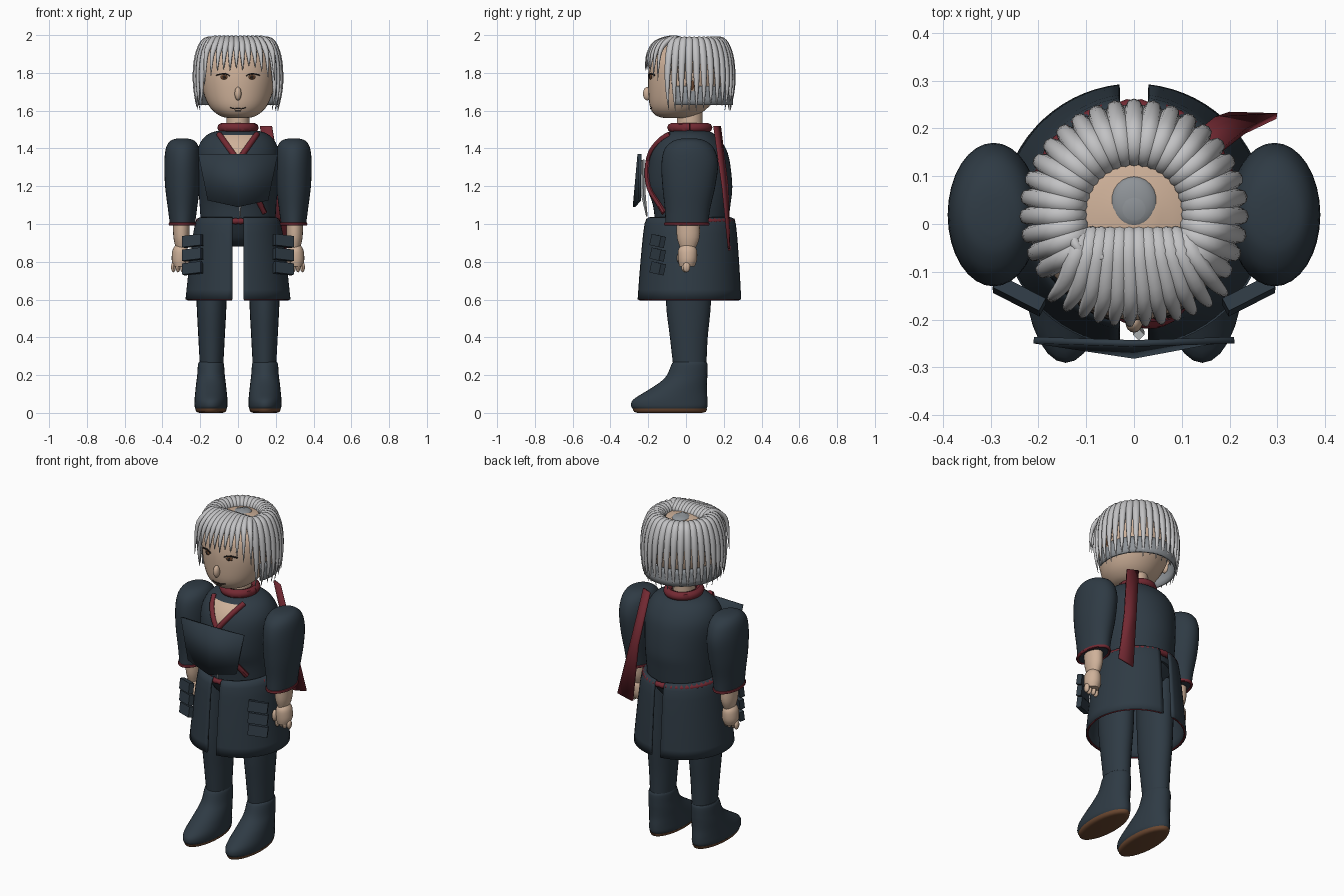
import bpy, bmesh, math, random
from mathutils import Vector, Matrix

if "Cube" in bpy.data.objects:
    bpy.data.objects.remove(bpy.data.objects["Cube"])

random.seed(4)
R = math.radians


def mat(name, c):
    m = bpy.data.materials.new(name)
    m.diffuse_color = (*c, 1)
    m.use_nodes = True
    m.node_tree.nodes["Principled BSDF"].inputs["Base Color"].default_value = m.diffuse_color
    return m


NAVY = mat("navy cloth", (0.028, 0.043, 0.058))
RED = mat("dark red trim", (0.17, 0.022, 0.032))
SKIN = mat("skin", (0.62, 0.44, 0.32))
HAIR = mat("silver hair", (0.54, 0.54, 0.55))
GREY = mat("grey under hair", (0.27, 0.29, 0.31))
BROWN = mat("brown sole", (0.15, 0.065, 0.03))
DARK = mat("dark lines", (0.02, 0.015, 0.013))
STEEL = mat("steel", (0.42, 0.44, 0.45))


def finish(name, bm, m, angle=45):
    bmesh.ops.recalc_face_normals(bm, faces=bm.faces[:])
    me = bpy.data.meshes.new(name)
    bm.to_mesh(me)
    bm.free()
    me.materials.append(m)
    for p in me.polygons:
        p.use_smooth = True
    me.set_sharp_from_angle(angle=R(angle))
    o = bpy.data.objects.new(name, me)
    bpy.context.collection.objects.link(o)
    return o


def smooth(pts, k=4):
    """Catmull-Rom through points of any dimension."""
    out = []
    for i in range(len(pts) - 1):
        a, b, c, d = pts[max(i - 1, 0)], pts[i], pts[i + 1], pts[min(i + 2, len(pts) - 1)]
        for j in range(k):
            t = j / k
            out.append(tuple(0.5 * (2 * q + (r - p) * t + (2 * p - 5 * q + 4 * r - s) * t * t
                                    + (3 * q - p - 3 * r + s) * t ** 3) for p, q, r, s in zip(a, b, c, d)))
    return out + [tuple(pts[-1])]


def bridge(bm, rings, closed=True):
    n = len(rings[0])
    for a, b in zip(rings, rings[1:]):
        for i in range(n if closed else n - 1):
            j = (i + 1) % n
            bm.faces.new((a[i], a[j], b[j], b[i]))


def loft(name, prof, m, cx=0, n=32, k=4):
    """Stack of ellipses: (z, cy, rx, ry)."""
    bm = bmesh.new()
    rings = [[bm.verts.new((cx + rx * math.cos(2 * math.pi * i / n), cy + ry * math.sin(2 * math.pi * i / n), z))
              for i in range(n)] for z, cy, rx, ry in smooth(prof, k)]
    bridge(bm, rings)
    bm.faces.new(rings[0])
    bm.faces.new(rings[-1])
    return finish(name, bm, m)


def shell(name, prof, limits, m, s=1, thick=0.012, n=32):
    """Open part of an elliptical wall; limits(rx) gives the angle range."""
    bm = bmesh.new()
    rings = []
    for z, cy, rx, ry in smooth(prof, 3):
        a0, a1 = limits(rx)
        ang = [a0 + (a1 - a0) * i / n for i in range(n + 1)]
        rings.append([bm.verts.new((s * rx * math.cos(a), cy + ry * math.sin(a), z)) for a in ang])
    bridge(bm, rings, False)
    o = finish(name, bm, m)
    mod = o.modifiers.new("thickness", 'SOLIDIFY')
    mod.thickness, mod.offset = thick, 0
    return o


def add_tube(bm, pts, radii, ref=(0, 1, 0), n=8, flat=1.0):
    pts = [Vector(p) for p in pts]
    rings = []
    for i, p in enumerate(pts):
        t = (pts[min(i + 1, len(pts) - 1)] - pts[max(i - 1, 0)]).normalized()
        u = Vector(ref)
        u = (u - t * u.dot(t)).normalized()
        v = t.cross(u)
        rings.append([bm.verts.new(p + radii[i] * (u * math.cos(2 * math.pi * j / n)
                                                   + v * flat * math.sin(2 * math.pi * j / n))) for j in range(n)])
    bridge(bm, rings)
    bm.faces.new(rings[0])
    bm.faces.new(rings[-1])


def tube(name, pts, r, m, ref=(0, 1, 0), n=8):
    bm = bmesh.new()
    add_tube(bm, pts, [r] * len(pts) if not isinstance(r, list) else r, ref, n)
    return finish(name, bm, m)


def hoop(name, c, rx, ry, r, m, n=48, wave=0):
    pts = [(c[0] + rx * math.cos(2 * math.pi * i / n), c[1] + ry * math.sin(2 * math.pi * i / n), c[2])
           for i in range(n + 1)]
    return tube(name, pts, [r + wave * (i % 2) for i in range(n + 1)], m, (0, 0, 1))


def ball(name, c, r, m, rot=0, seg=16):
    bm = bmesh.new()
    bmesh.ops.create_uvsphere(bm, u_segments=seg, v_segments=seg // 2 + 2, radius=1, matrix=Matrix.Translation(c)
                              @ Matrix.Rotation(rot, 4, 'Z') @ Matrix.Diagonal((*r, 1)))
    return finish(name, bm, m)


def front_y(prof, x, z):
    """Depth of the front of a lofted form."""
    q = smooth(prof, 4)
    for a, b in zip(q, q[1:]):
        if min(a[0], b[0]) <= z <= max(a[0], b[0]):
            t = (z - a[0]) / (b[0] - a[0])
            cy, rx, ry = (a[i] + (b[i] - a[i]) * t for i in (1, 2, 3))
            return cy - ry * math.sqrt(max(0.0, 1 - (x / rx) ** 2))
    return 0


# Head, neck and torso
HEAD = [(1.56, -.05, .05, .06), (1.575, -.05, .1, .11), (1.62, -.035, .15, .155), (1.7, -.01, .185, .19),
        (1.8, .005, .2, .205), (1.88, .01, .185, .19), (1.94, .02, .13, .14), (1.965, .02, .04, .04)]
TORSO = [(.98, .03, .195, .19), (1.1, .03, .203, .205), (1.2, .02, .21, .225), (1.35, .018, .22, .21),
         (1.43, .018, .2, .175), (1.48, .02, .15, .125), (1.5, .02, .07, .07)]
loft("head", HEAD, SKIN)
loft("neck", [(1.47, .02, .062, .068), (1.62, .02, .06, .068)], SKIN)
loft("torso", TORSO, NAVY, n=48)
hoop("collar", (0, .02, 1.51), .085, .095, .025, RED)
hoop("belt", (0, .028, 1.015), .207, .216, .014, RED, 96, .004)
loft("hips", [(.88, .02, .05, .06), (.91, .02, .13, .14), (1.0, .02, .19, .2)], NAVY)

# Open neckline and crossed lapels
bm = bmesh.new()
rows = []
for i in range(9):
    z = 1.345 + .125 * i / 8
    rows.append([bm.verts.new((x, front_y(TORSO, x, z) - .005, z))
                 for x in [.095 * i / 8 * j / 4 + .001 * j for j in range(-4, 5)]])
bridge(bm, rows, False)
finish("neckline_skin", bm, SKIN)
for name, a, b in (("long_lapel", (-.1, 1.475), (.14, 1.06)), ("short_lapel", (.1, 1.475), (0, 1.335))):
    pts = []
    for i in range(17):
        t = i / 16
        z = a[1] + (b[1] - a[1]) * t
        x = a[0] + (b[0] - a[0]) * t
        if name == "long_lapel":
            x = a[0] * (z - 1.335) / .14 if z > 1.335 else .14 * (1.335 - z) / .275
        pts.append((x, front_y(TORSO, x, z) - .004, z))
    tube(name, pts, .015, RED)

# Chest plate with a centre ridge, blade behind it
bm = bmesh.new()
top = [bm.verts.new(p) for p in ((-.21, -.243, 1.37), (0, -.25, 1.37), (.21, -.243, 1.37))]
low = [bm.verts.new(p) for p in ((-.16, -.245, 1.125), (0, -.275, 1.09), (.16, -.245, 1.125))]
bridge(bm, [top, low], False)
o = finish("chest_plate", bm, NAVY, 5)
mod = o.modifiers.new("thickness", 'SOLIDIFY')
mod.thickness, mod.offset = .014, 0
tube("blade", [(.01, -.232, 1.34), (.01, -.225, 1.15), (.01, -.207, 1.04)], [.012, .012, .004], STEEL, (1, 0, 0), 4)

# Ribbon hanging down the back
bm = bmesh.new()
rows = [[bm.verts.new(p) for p in r] for r in (((.12, .185, 1.52), (.18, .155, 1.52)),
        ((.17, .225, 1.2), (.235, .2, 1.2)), ((.2, .235, .86), (.3, .232, .88)))]
bridge(bm, rows, False)
o = finish("back_ribbon", bm, RED)
o.modifiers.new("thickness", 'SOLIDIFY').thickness = .012

SKIRT = [(1.03, .022, .195, .215), (1.0, .022, .222, .238), (.8, .02, .25, .257), (.6, .018, .272, .27)]
for s, side in ((1, "right"), (-1, "left")):
    # Coat skirt halves, slit front and back
    shell(side + "_skirt", SKIRT, lambda rx: (-math.acos(.03 / rx), math.acos(.03 / rx)), NAVY, s)
    hem = [(s * .268 * math.cos(R(a)), .018 + .266 * math.sin(R(a)), .601) for a in range(-83, 84, 4)]
    tube(side + "_hem", hem, .005, RED, (0, 0, 1), 6)
    # Legs and boots
    loft(side + "_leg", [(.25, .02, .062, .088), (.4, .015, .07, .1), (.6, .013, .08, .12), (.95, .015, .09, .125)],
         NAVY, s * .14, 24)
    loft(side + "_boot", [(.018, -.085, .08, .19), (.035, -.088, .087, .202), (.07, -.083, .087, .197),
                          (.115, -.05, .083, .16), (.16, -.015, .078, .126), (.2, .006, .073, .107),
                          (.265, .02, .067, .092), (.268, .02, .05, .07)], NAVY, s * .143, 28)
    loft(side + "_sole", [(0, -.085, .06, .17), (.006, -.085, .077, .19), (.022, -.085, .083, .197)],
         BROWN, s * .143, 28, 2)
    # Puffed sleeves, cuffs, arms
    loft(side + "_sleeve", [(1.452, .018, .03, .04), (1.44, .018, .065, .085), (1.4, .018, .088, .13),
                            (1.32, .02, .096, .15), (1.2, .015, .092, .14), (1.08, .008, .077, .12),
                            (.995, .004, .066, .113)], NAVY, s * .294, 32)
    hoop(side + "_cuff", (s * .294, .004, 1.0), .065, .112, .009, RED)
    loft(side + "_forearm", [(1.02, .01, .045, .062), (.93, .012, .042, .06), (.875, .01, .03, .042)], SKIN, s * .3, 20)
    loft(side + "_hand", [(.885, .008, .028, .035), (.86, .008, .042, .05), (.81, .008, .046, .05),
                          (.775, .005, .036, .04)], SKIN, s * .305, 20)
    for i in range(4):
        ball(f"{side}_finger_{i + 1}", (s * (.27 + .024 * i), -.005 + .008 * (i % 2), .772), (.013, .02, .028), SKIN, 0, 10)
    ball(side + "_thumb", (s * .268, -.03, .82), (.015, .018, .035), SKIN, 0, 10)
    # Hip pouches
    for i, z in enumerate((.91, .838, .765)):
        bm = bmesh.new()
        bmesh.ops.create_cube(bm, size=1, matrix=Matrix.Translation((s * .24, -.15, z))
                              @ Matrix.Rotation(s * R(27), 4, 'Z') @ Matrix.Rotation(s * R(6), 4, 'Y')
                              @ Matrix.Rotation(R(-10), 4, 'X') @ Matrix.Diagonal((.11, .03, .06, 1)))
        finish(f"{side}_pouch_{i + 1}", bm, NAVY, 20)
    # Ears, eyes, lashes and brows
    ball(side + "_ear", (s * .2, .03, 1.735), (.018, .03, .045), SKIN)
    ball(side + "_ear_hollow", (s * .214, .03, 1.735), (.007, .015, .026), BROWN)
    ball(side + "_eye", (s * .074, front_y(HEAD, .074, 1.778) - .001, 1.778), (.019, .006, .013), BROWN, s * R(20))
    ball(side + "_pupil", (s * .074, front_y(HEAD, .074, 1.778) - .006, 1.778), (.008, .004, .009), DARK, s * R(20))
    lash = [(.045, 1.785), (.06, 1.793), (.08, 1.796), (.115, 1.788)]
    tube(side + "_lash", [(s * x, front_y(HEAD, x, z) - .003, z) for x, z in smooth(lash)], .004, DARK, (0, 1, 0), 6)

# Nose and mouth
ball("nose", (0, front_y(HEAD, 0, 1.69) - .006, 1.69), (.018, .022, .036), SKIN)
lips = [(-.042, 1.616), (-.02, 1.61), (0, 1.612), (.02, 1.61), (.042, 1.616)]
tube("mouth", [(x, front_y(HEAD, x, z) - .001, z) for x, z in smooth(lips)], .003, DARK, (0, 1, 0), 6)
tube("lower_lip", [(x, front_y(HEAD, x, 1.598) - .001, 1.598) for x in (-.015, 0, .015)], .002, DARK, (0, 1, 0), 6)

# Under hair band and crown
shell("under_hair", [(1.63, .022, .208, .222), (1.73, .022, .206, .218)], lambda rx: (R(-22), R(202)), GREY)
ball("crown", (0, .045, 1.955), (.05, .055, .02), GREY, 0, 24)
bm = bmesh.new()
bmesh.ops.create_cone(bm, cap_ends=True, segments=24, radius1=.06, radius2=0, depth=.04,
                      matrix=Matrix.Translation((0, .035, 1.968)))
finish("crown_peak", bm, GREY)


def lock(bm, pts, w, ref, flat=.8):
    p = smooth(pts, 4)
    n = len(p) - 1
    add_tube(bm, p, [w * max(.06, min(1, 3.2 * math.sqrt(i / n + .01)) * (1 - (i / n) ** 3)) for i in range(n + 1)],
             ref, 8, flat)


# Ring of long locks around sides and back
bm = bmesh.new()
for i in range(25):
    a = R(-32 + 244 * i / 24)
    j = random.uniform(-.02, .02)
    c, s = math.cos(a), math.sin(a)
    lock(bm, [(r * c, .022 + r * s, z) for r, z in ((.105, 1.935), (.135, 1.972), (.18, 1.962), (.213, 1.89),
         (.227, 1.79), (.227, 1.7), (.218 + j * .4, 1.615 + j))], .0235, (-s, c, 0))
finish("side_and_back_locks", bm, HAIR, 60)

# Fringe combed forward over the forehead
bm = bmesh.new()
for i in range(12):
    f = -1 + 2 * i / 11
    x = .185 * f + .008
    y = -.215 * math.sqrt(1 - (x / .27) ** 2)
    tip = 1.825 - .08 * abs(f) ** 3 + random.uniform(-.015, .015)
    lock(bm, [(.105 * f, -.008, 1.95), (.12 * f, -.06, 1.982), (.8 * x, y * .72, 1.96), (.95 * x, y * .93, 1.9),
              (x, y, tip)], .0215, (1, 0, 0))
for i in range(3):
    x = -.13 + .025 * i
    lock(bm, [(x, -.02 - .015 * i, 1.975), (x + .012, -.05 - .01 * i, 1.99), (x + .045, -.08, 1.975)], .011, (1, 0, 0))
finish("fringe_locks", bm, HAIR, 60)
